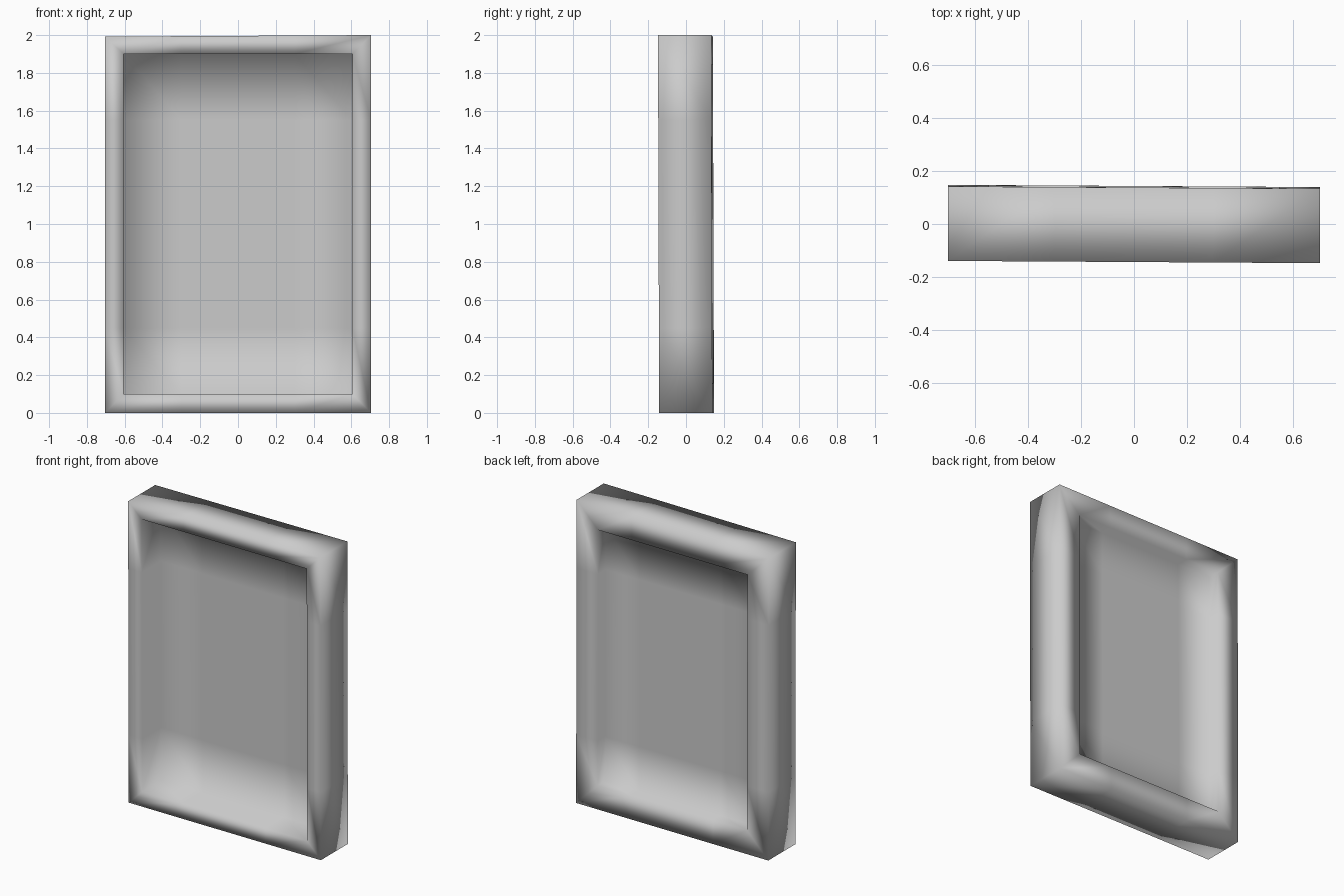
import bpy, bmesh
from mathutils import Vector

if "Cube" in bpy.data.objects:
    bpy.data.objects.remove(bpy.data.objects["Cube"])

W, D, H = 1.41, 0.282, 2.0

bm = bmesh.new()
bmesh.ops.create_cube(bm, size=1)
for v in bm.verts:
    v.co = Vector((v.co.x * W, v.co.y * D, (v.co.z + 0.5) * H))


def recess(side, border, depth):
    """Inset one large face and sink it into the block."""
    bm.normal_update()
    face = max(bm.faces, key=lambda f: f.normal.y * side)
    bmesh.ops.inset_region(bm, faces=[face], thickness=border, use_even_offset=True)
    floor = bmesh.ops.extrude_discrete_faces(bm, faces=[face])["faces"][0]
    bmesh.ops.translate(bm, verts=floor.verts, vec=(0, -side * depth, 0))


# deep recess with a narrow rim in front, shallow one with a wide rim behind
recess(-1, 0.10, 0.195)
recess(1, 0.157, 0.08)


def cut(point, normal):
    bmesh.ops.bisect_plane(bm, geom=bm.verts[:] + bm.edges[:] + bm.faces[:],
                           plane_co=point, plane_no=normal)


# cross cuts keep the rails and the panel evenly shaded
for z in (0.45, 1.0, 1.55):
    cut((0, 0, z), (0, 0, 1))
for x in (-0.3, 0.3):
    cut((x, 0, 0), (1, 0, 0))

# slight hand-made unevenness
for v in bm.verts:
    x, z = v.co.x, v.co.z
    v.co.y -= 0.006 * x + 0.003 * (z - 1)
    if z > 1.95:
        v.co.z += 0.008 * (x - W / 2) / W

bmesh.ops.recalc_face_normals(bm, faces=bm.faces)
for f in bm.faces:
    f.smooth = True

mesh = bpy.data.meshes.new("framed_panel")
bm.to_mesh(mesh)
bm.free()
obj = bpy.data.objects.new("framed_panel", mesh)
bpy.context.collection.objects.link(obj)
